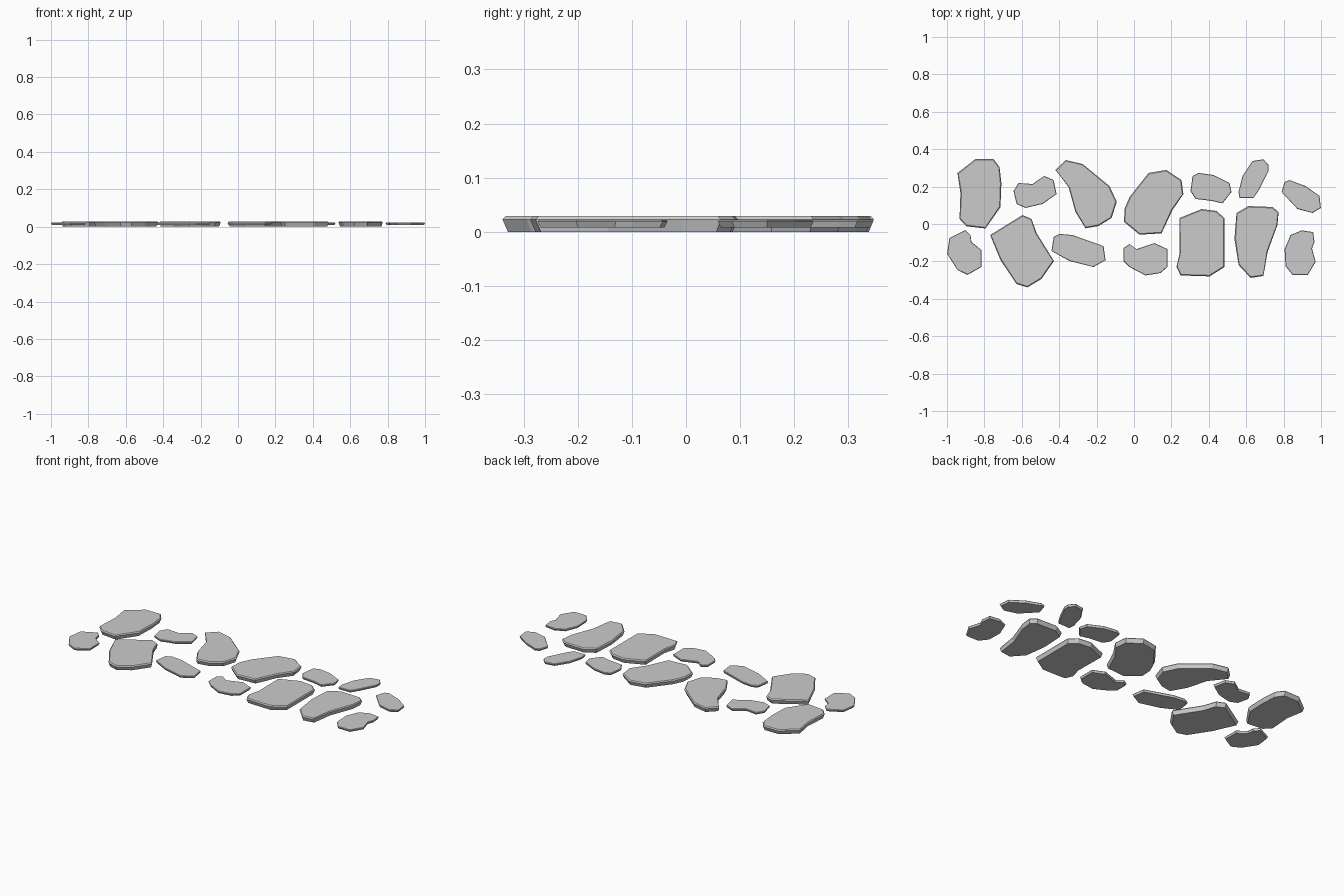
import bpy, bmesh
from mathutils import Vector


def slab(name, outline, rings):
    """Flat stone: the outline lofted through (height, inset) rings and capped."""
    pts = [Vector(p) for p in outline]
    centre = sum(pts, Vector((0, 0))) / len(pts)
    n = len(pts)
    bm = bmesh.new()
    loops = []
    for z, inset in rings:
        loop = []
        for p in pts:
            q = p - (p - centre).normalized() * inset
            loop.append(bm.verts.new((q.x, q.y, z)))
        loops.append(loop)
    for low, high in zip(loops, loops[1:]):
        for i in range(n):
            j = (i + 1) % n
            bm.faces.new((low[i], low[j], high[j], high[i]))
    bm.faces.new(loops[0][::-1])
    bm.faces.new(loops[-1])
    bmesh.ops.recalc_face_normals(bm, faces=bm.faces)
    mesh = bpy.data.meshes.new(name)
    bm.to_mesh(mesh)
    bm.free()
    obj = bpy.data.objects.new(name, mesh)
    bpy.context.collection.objects.link(obj)


# Widest just below the top, tapering to the ground
def large(name, *outline):
    slab(name, outline, [(0, 0.010), (0.023, 0), (0.029, 0.006)])


# Thinner filler stones, raised a little
def small(name, *outline):
    slab(name, outline, [(0.008, 0.006), (0.019, 0), (0.022, 0.003)])


# Large stepping stones, left to right
large("large_stone_1", (-.944, .273), (-.848, .347), (-.751, .347), (-.719, .305), (-.709, .219),
      (-.714, .09), (-.794, -.024), (-.896, -.012), (-.933, .027), (-.928, .166))
large("large_stone_2", (-.596, .048), (-.548, .027), (-.521, -.048), (-.428, -.198), (-.495, -.294),
      (-.57, -.339), (-.628, -.321), (-.714, -.193), (-.769, -.059))
large("large_stone_3", (-.42, .289), (-.366, .342), (-.275, .321), (-.131, .203), (-.092, .118),
      (-.12, .032), (-.19, -.011), (-.259, -.023), (-.313, .064), (-.35, .198))
large("large_stone_4", (-.051, .08), (-.024, .144), (.078, .273), (.174, .289), (.254, .235),
      (.264, .16), (.206, .075), (.147, -.05), (.029, -.057), (-.053, .011))
large("large_stone_5", (.243, .032), (.361, .08), (.441, .07), (.484, .032), (.484, -.23),
      (.404, -.28), (.249, -.275), (.227, -.23), (.243, -.16))
large("large_stone_6", (.548, .059), (.612, .096), (.741, .091), (.773, .064), (.767, -.005),
      (.714, -.15), (.692, -.278), (.623, -.288), (.559, -.219), (.537, -.08))

# Small filler stones, left to right
small("small_stone_1", (-.987, -.075), (-.901, -.032), (-.874, -.059), (-.869, -.096), (-.816, -.139),
      (-.816, -.23), (-.89, -.272), (-.944, -.246), (-.999, -.16))
small("small_stone_2", (-.644, .176), (-.618, .219), (-.543, .214), (-.479, .257), (-.43, .235),
      (-.414, .16), (-.489, .107), (-.58, .086), (-.628, .107))
small("small_stone_3", (-.43, -.07), (-.398, -.053), (-.329, -.059), (-.163, -.118), (-.152, -.193),
      (-.217, -.23), (-.345, -.198), (-.441, -.144))
small("small_stone_4", (-.056, -.128), (-.024, -.107), (.013, -.134), (.11, -.102), (.179, -.134),
      (.179, -.23), (.142, -.262), (.061, -.275), (-.024, -.23), (-.056, -.198))
small("small_stone_5", (.302, .176), (.313, .257), (.345, .273), (.425, .262), (.511, .219),
      (.521, .171), (.473, .11), (.42, .123), (.329, .134))
small("small_stone_6", (.559, .171), (.58, .257), (.634, .337), (.692, .346), (.719, .316),
      (.719, .283), (.671, .187), (.639, .139), (.564, .139))
small("small_stone_7", (.789, .171), (.805, .225), (.831, .235), (.917, .203), (.992, .15),
      (.999, .086), (.955, .059), (.874, .08))
small("small_stone_8", (.805, -.134), (.837, -.059), (.896, -.034), (.958, -.043), (.965, -.096),
      (.952, -.13), (.971, -.203), (.928, -.274), (.848, -.273), (.81, -.225))
